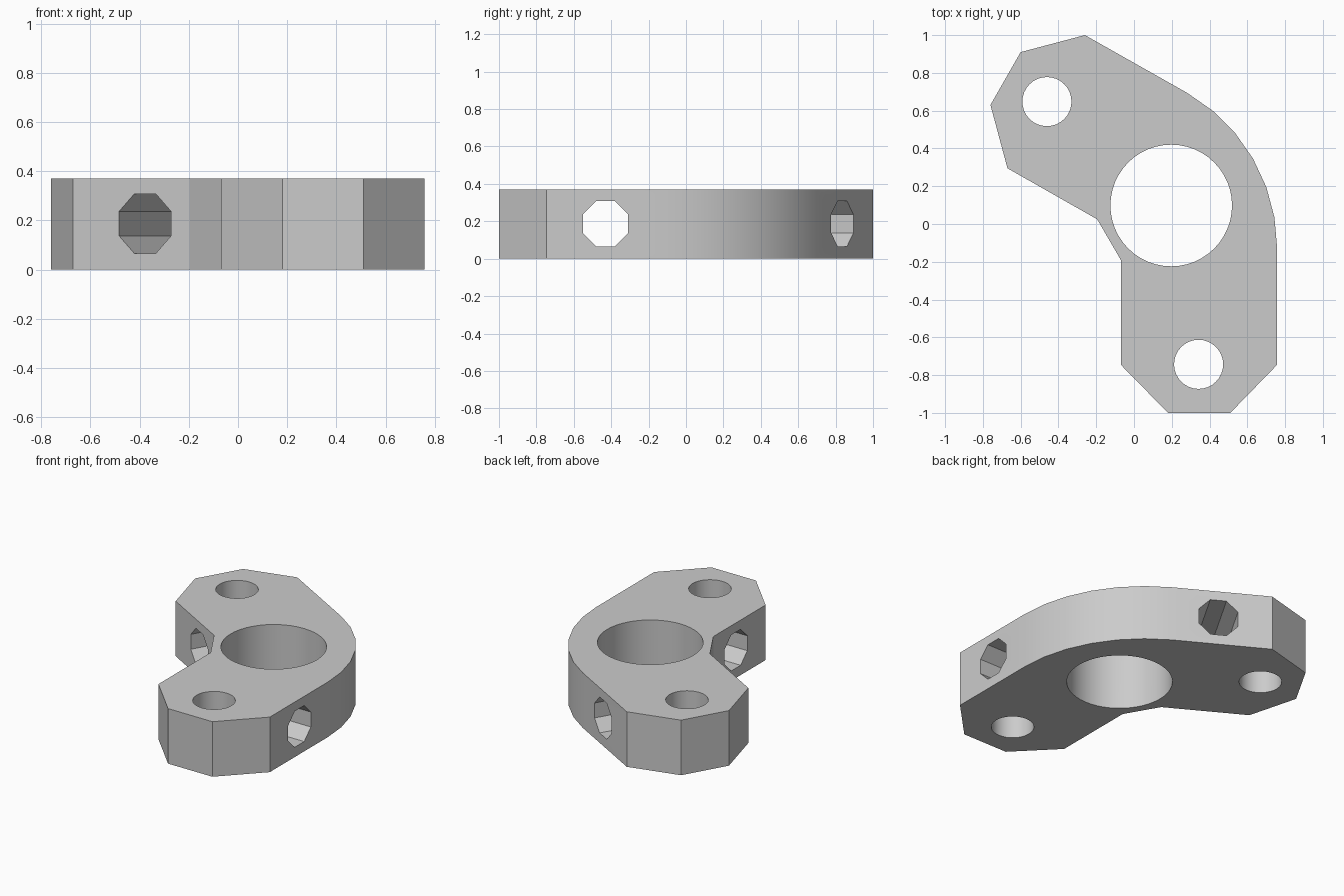
import bpy, bmesh, math
from mathutils import Matrix, Vector

cube = bpy.data.objects.get("Cube")
if cube:
    bpy.data.objects.remove(cube, do_unlink=True)

HEIGHT = 0.37

grey = bpy.data.materials.new("plain_grey")
grey.use_nodes = True
colour = (0.6, 0.6, 0.6, 1)
grey.diffuse_color = colour
grey.node_tree.nodes["Principled BSDF"].inputs["Base Color"].default_value = colour


def add_object(name, bm):
    bmesh.ops.recalc_face_normals(bm, faces=bm.faces)
    mesh = bpy.data.meshes.new(name)
    bm.to_mesh(mesh)
    bm.free()
    mesh.materials.append(grey)
    obj = bpy.data.objects.new(name, mesh)
    bpy.context.collection.objects.link(obj)
    return obj


def cutter(name, centre, radius, sides, depth, matrix):
    bm = bmesh.new()
    bmesh.ops.create_cone(bm, cap_ends=True, segments=sides, radius1=radius,
                          radius2=radius, depth=depth,
                          matrix=Matrix.Translation(centre) @ matrix)
    obj = add_object(name, bm)
    obj.hide_render = True
    return obj


# Bent plate outline: upper arm end, curved outer elbow, lower arm end, inner elbow
outline = [(-0.67, 0.295), (-0.76, 0.63), (-0.6, 0.91), (-0.26, 1.0)]
for step in range(7):
    a = math.radians(60 - 10 * step)
    outline.append((-0.193 + 0.951 * math.cos(a), -0.13 + 0.951 * math.sin(a)))
outline += [(0.758, -0.745), (0.51, -1), (0.18, -1),
            (-0.07, -0.745), (-0.07, -0.19), (-0.195, 0.025)]

bm = bmesh.new()
base = bm.faces.new([bm.verts.new((x, y, 0)) for x, y in outline])
top = bmesh.ops.extrude_face_region(bm, geom=[base])
bmesh.ops.translate(bm, vec=(0, 0, HEIGHT),
                    verts=[v for v in top["geom"] if isinstance(v, bmesh.types.BMVert)])
bracket = add_object("angled_bracket", bm)

# Upright round holes
mid = HEIGHT / 2
upright = Matrix.Identity(4)
cutters = [
    cutter("centre_bore_cutter", Vector((0.197, 0.098, mid)), 0.322, 48, 1, upright),
    cutter("upper_hole_cutter", Vector((-0.461, 0.648, mid)), 0.13, 32, 1, upright),
    cutter("lower_hole_cutter", Vector((0.342, -0.743, mid)), 0.13, 32, 1, upright),
]

# Octagonal cross holes, square to each arm, with flat sides facing up and down
for name, centre, angle in (("upper_cross_cutter", (-0.175, 0.48, 0.187), 60),
                            ("lower_cross_cutter", (0.34, -0.43, 0.187), 0)):
    turn = (Matrix.Rotation(math.radians(angle), 4, 'Z')
            @ Matrix.Rotation(math.pi / 2, 4, 'Y')
            @ Matrix.Rotation(math.pi / 8, 4, 'Z'))
    cutters.append(cutter(name, Vector(centre), 0.131, 8, 1.3, turn))

bpy.context.view_layer.objects.active = bracket
for c in cutters:
    mod = bracket.modifiers.new(c.name, 'BOOLEAN')
    mod.operation = 'DIFFERENCE'
    mod.solver = 'EXACT'
    mod.object = c
    bpy.ops.object.modifier_apply(modifier=mod.name)
for c in cutters:
    bpy.data.objects.remove(c, do_unlink=True)

# Smooth curved walls, crisp corners
bpy.ops.object.select_all(action='DESELECT')
bracket.select_set(True)
bpy.ops.object.shade_smooth_by_angle(angle=math.radians(25))
